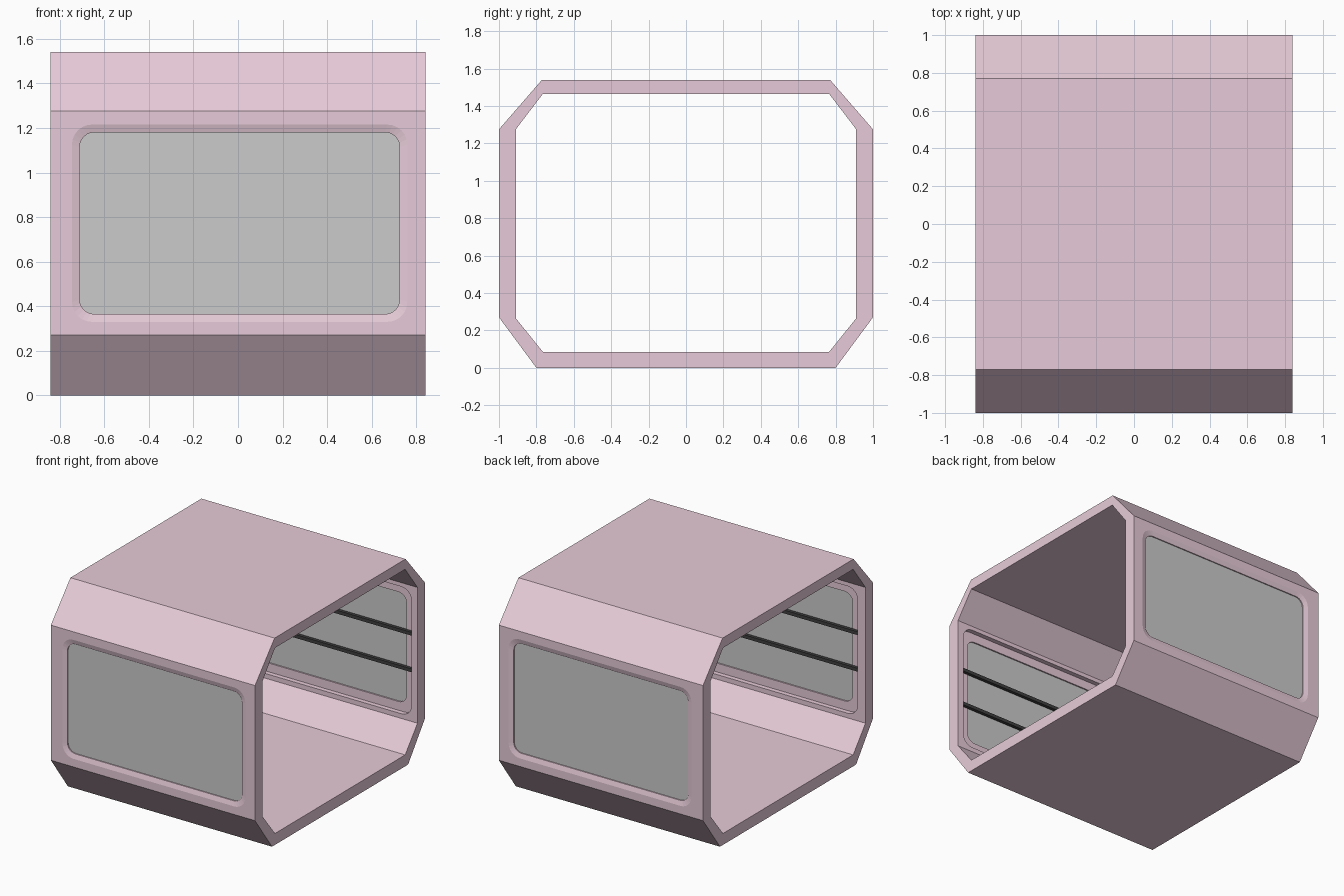
import bpy, bmesh, math

if "Cube" in bpy.data.objects:
    bpy.data.objects.remove(bpy.data.objects["Cube"])

HALF = 0.84                                     # half length of the corridor along x
WX, WZ, WW, WH = 0.0075, 0.7725, 0.7175, 0.4075  # window centre and half sizes


def material(name, color):
    m = bpy.data.materials.new(name)
    m.diffuse_color = (*color, 1)
    m.use_nodes = True
    m.node_tree.nodes["Principled BSDF"].inputs["Base Color"].default_value = m.diffuse_color
    return m


def make_object(name, bm, mat=None):
    bmesh.ops.recalc_face_normals(bm, faces=bm.faces)
    me = bpy.data.meshes.new(name)
    bm.to_mesh(me)
    bm.free()
    ob = bpy.data.objects.new(name, me)
    bpy.context.collection.objects.link(ob)
    if mat:
        me.materials.append(mat)
    return ob


def rounded_rect(grow, r, seg=6):
    """Window outline in x/z, enlarged by grow."""
    w, h = WW + grow - r, WH + grow - r
    pts = []
    for k, (sx, sz) in enumerate([(1, 1), (-1, 1), (-1, -1), (1, -1)]):
        for i in range(seg + 1):
            a = math.pi / 2 * (k + i / seg)
            pts.append((WX + sx * w + r * math.cos(a), WZ + sz * h + r * math.sin(a)))
    return pts


def loft(name, rings, side, mat=None):
    """Closed solid through window outlines given as (y, grow, radius)."""
    bm = bmesh.new()
    loops = [[bm.verts.new((x, side * y, z)) for x, z in rounded_rect(g, r)]
             for y, g, r in rings]
    for a, b in zip(loops, loops[1:]):
        for i in range(len(a)):
            j = (i + 1) % len(a)
            bm.faces.new((a[i], a[j], b[j], b[i]))
    bm.faces.new(loops[0])
    bm.faces.new(loops[-1])
    return make_object(name, bm, mat)


pink = material("pink_shell", (0.80, 0.60, 0.69))
dark = material("dark_bar", (0.05, 0.05, 0.05))

# octagonal corridor shell, open at both ends
outer = [(0.80, 0), (1, 0.27), (1, 1.275), (0.77, 1.54)]
inner = [(0.765, 0.085), (0.91, 0.265), (0.91, 1.275), (0.765, 1.465)]
bm = bmesh.new()
loops = []
for half in (outer, inner):
    prof = half + [(-y, z) for y, z in reversed(half)]
    for x in (-HALF, HALF):
        loops.append([bm.verts.new((x, y, z)) for y, z in prof])
for a, b in ((0, 1), (2, 3), (0, 2), (1, 3)):
    for i in range(8):
        j = (i + 1) % 8
        bm.faces.new((loops[a][i], loops[a][j], loops[b][j], loops[b][i]))
shell = make_object("corridor_shell", bm, pink)

for side, label in ((-1, "front"), (1, "back")):
    # stepped window opening with a shallow sloped outer rim
    cutter = loft(label + "_window_cutter",
                  [(1.02, 0.035, 0.09), (1.0, 0.035, 0.09), (0.99, 0, 0.065),
                   (0.945, 0, 0.065), (0.945, 0.065, 0.08), (0.88, 0.065, 0.08)], side)
    cutter.hide_render = True
    cutter.hide_set(True)
    mod = shell.modifiers.new(label + "_window", 'BOOLEAN')
    mod.operation = 'DIFFERENCE'
    mod.solver = 'EXACT'
    mod.object = cutter

    # window pane
    loft(label + "_window_pane", [(0.982, 0.003, 0.065), (0.955, 0.003, 0.065)], side)

    # two horizontal bars on the inside of the window
    for n, dz in enumerate((-0.136, 0.136)):
        bm = bmesh.new()
        bmesh.ops.create_cube(bm, size=1)
        for v in bm.verts:
            v.co = (WX + v.co.x * 2 * (WW + 0.065), side * 0.934 + v.co.y * 0.024,
                    WZ + dz + v.co.z * 0.025)
        make_object(f"{label}_window_bar_{n + 1}", bm, dark)
